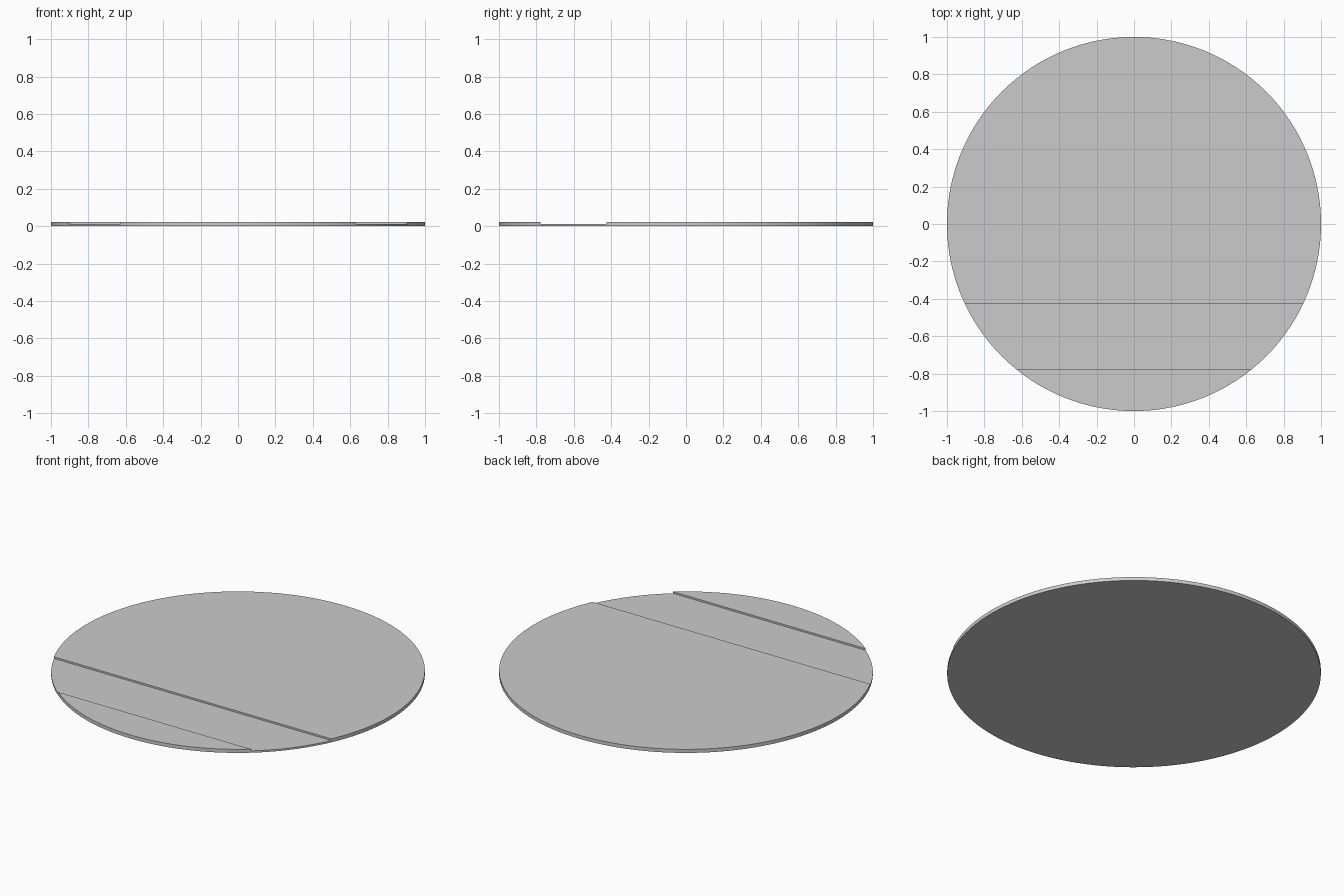
import bpy
import math

if "Cube" in bpy.data.objects:
    bpy.data.objects.remove(bpy.data.objects["Cube"])

THICK = 0.021            # disc thickness
FLOOR = 0.011            # height of the channel floor
Y0, Y1 = -0.777, -0.424  # channel edges

# Round thin disc
bpy.ops.mesh.primitive_cylinder_add(vertices=128, radius=1, depth=THICK,
                                    location=(0, 0, THICK / 2))
disc = bpy.context.object
disc.name = "disc"

# Box that cuts the shallow straight channel across the top
bpy.ops.mesh.primitive_cube_add(size=1, location=(0, (Y0 + Y1) / 2, FLOOR + 0.05))
cutter = bpy.context.object
cutter.name = "channel_cutter"
cutter.scale = (2.4, Y1 - Y0, 0.1)
cutter.hide_render = True

# Cut the channel
mod = disc.modifiers.new("channel", 'BOOLEAN')
mod.operation = 'DIFFERENCE'
mod.solver = 'EXACT'
mod.object = cutter
bpy.ops.object.select_all(action='DESELECT')
disc.select_set(True)
bpy.context.view_layer.objects.active = disc
bpy.ops.object.modifier_apply(modifier=mod.name)
bpy.data.objects.remove(cutter, do_unlink=True)

# Smooth rim, crisp edges
bpy.ops.object.shade_smooth_by_angle(angle=math.radians(30))
